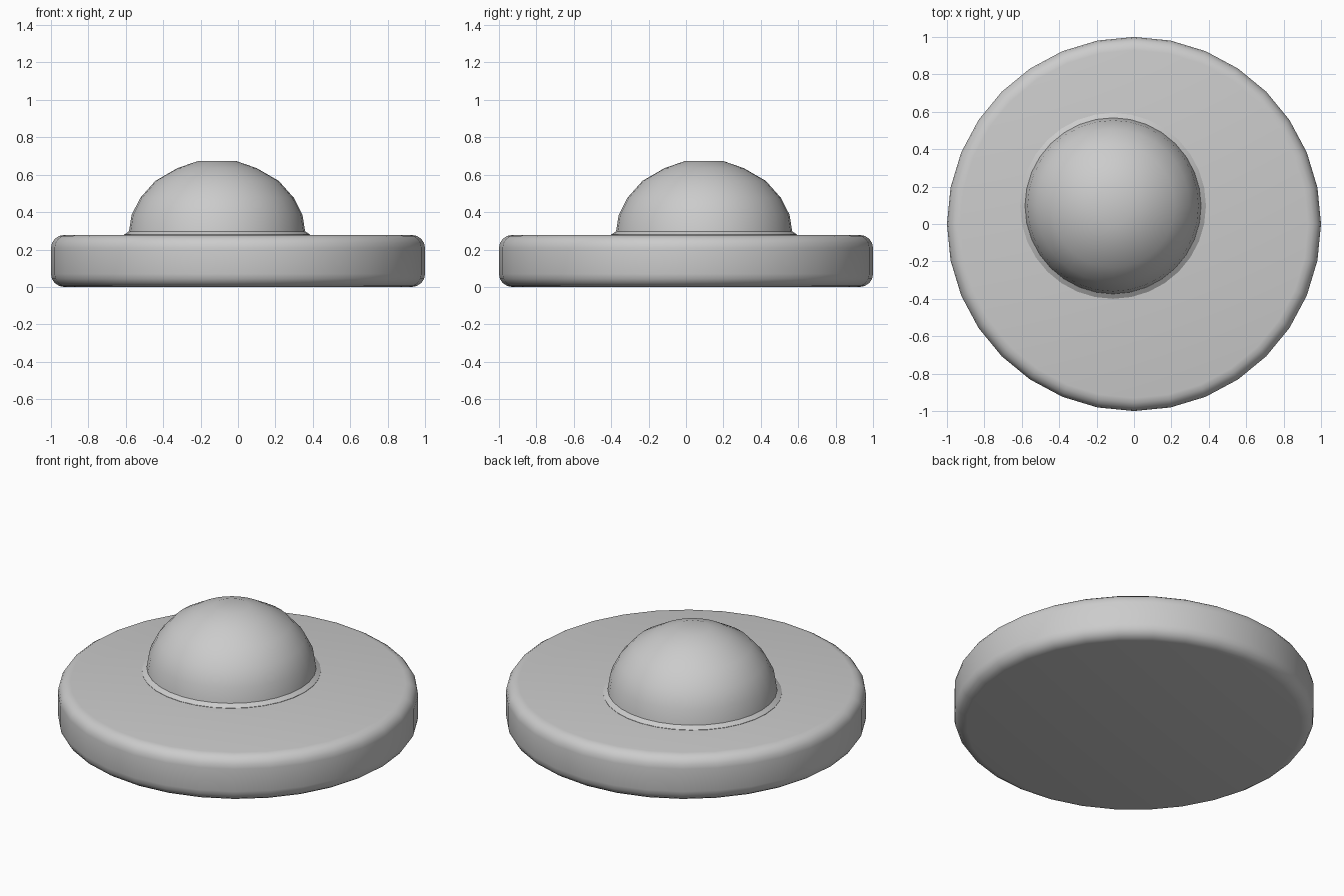
import bpy, bmesh, math
from mathutils import Matrix

cube = bpy.data.objects.get("Cube")
if cube:
    bpy.data.objects.remove(cube, do_unlink=True)

grey = bpy.data.materials.new("plain_grey")
grey.use_nodes = True
colour = (0.6, 0.6, 0.6, 1)
grey.diffuse_color = colour
grey.node_tree.nodes["Principled BSDF"].inputs["Base Color"].default_value = colour


def lathe(name, profile, centre=(0, 0), sides=32, sharp=40):
    """Turn a (radius, height) profile about a vertical axis and cap both ends."""
    bm = bmesh.new()
    rings = []
    for r, z in profile:
        rings.append([bm.verts.new((r * math.cos(a), r * math.sin(a), z))
                      for a in (math.tau * i / sides for i in range(sides))])
    for low, high in zip(rings, rings[1:]):
        for i in range(sides):
            j = (i + 1) % sides
            bm.faces.new((low[i], low[j], high[j], high[i]))
    bm.faces.new(rings[0][::-1])
    bm.faces.new(rings[-1])
    bmesh.ops.transform(bm, matrix=Matrix.Translation((*centre, 0)), verts=bm.verts)
    mesh = bpy.data.meshes.new(name)
    bm.to_mesh(mesh)
    bm.free()
    mesh.materials.append(grey)
    obj = bpy.data.objects.new(name, mesh)
    bpy.context.collection.objects.link(obj)
    bpy.ops.object.select_all(action='DESELECT')
    obj.select_set(True)
    bpy.context.view_layer.objects.active = obj
    bpy.ops.object.shade_smooth_by_angle(angle=math.radians(sharp))
    return obj


# Round base with softened rims: quarter arcs at the bottom and top edges
height, bevel, steps = 0.278, 0.07, 4
arc = [(1 - bevel + bevel * math.sin(t), bevel - bevel * math.cos(t))
       for t in (math.pi / 2 * k / steps for k in range(steps + 1))]
lathe("base_disc", arc + [(r, height - z) for r, z in reversed(arc)])

# Off-centre dome with a thin sloped collar
dome_centre = (-0.112, 0.097)
lathe("dome_collar", [(0.497, 0.27), (0.497, 0.28), (0.472, 0.297)], dome_centre, sharp=30)
lathe("dome", [(0.472, 0.29), (0.457, 0.385), (0.41, 0.477), (0.33, 0.567),
               (0.212, 0.635), (0.1, 0.674)], dome_centre)
